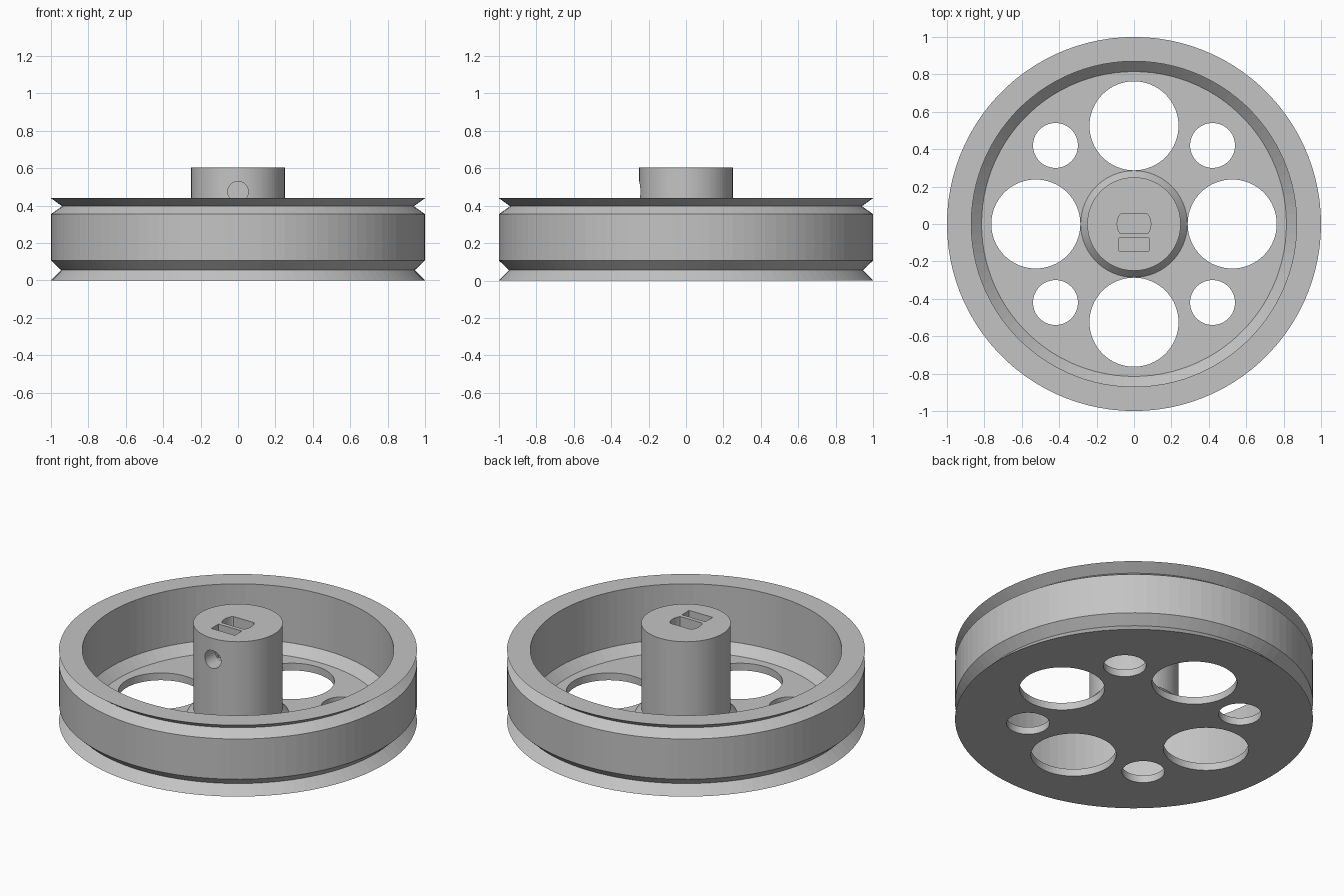
import bpy, bmesh, math
from mathutils import Matrix, Vector

if "Cube" in bpy.data.objects:
    bpy.data.objects.remove(bpy.data.objects["Cube"], do_unlink=True)

SEGMENTS = 100
FLOOR, RIM_TOP, HUB_TOP = 0.045, 0.44, 0.605

grey = bpy.data.materials.new("grey plastic")
grey.use_nodes = True
colour = (0.55, 0.55, 0.55, 1)
grey.diffuse_color = colour
grey.node_tree.nodes["Principled BSDF"].inputs["Base Color"].default_value = colour


def add_object(name, bm):
    bmesh.ops.recalc_face_normals(bm, faces=bm.faces)
    mesh = bpy.data.meshes.new(name)
    bm.to_mesh(mesh)
    bm.free()
    mesh.materials.append(grey)
    obj = bpy.data.objects.new(name, mesh)
    bpy.context.collection.objects.link(obj)
    return obj


def lathe(name, profile):
    """Revolve a (radius, height) profile; the ends are closed with discs."""
    bm = bmesh.new()
    rings = []
    for r, z in profile:
        rings.append([bm.verts.new((r * math.cos(a), r * math.sin(a), z))
                      for a in (math.tau * i / SEGMENTS for i in range(SEGMENTS))])
    for low, high in zip(rings, rings[1:]):
        for i in range(SEGMENTS):
            j = (i + 1) % SEGMENTS
            bm.faces.new((low[i], low[j], high[j], high[i]))
    bm.faces.new(rings[0])
    bm.faces.new(rings[-1])
    return add_object(name, bm)


def prism(name, outline, bottom, top):
    bm = bmesh.new()
    face = bm.faces.new([bm.verts.new((x, y, bottom)) for x, y in outline])
    new = bmesh.ops.extrude_face_region(bm, geom=[face])["geom"]
    bmesh.ops.translate(bm, vec=(0, 0, top - bottom),
                        verts=[v for v in new if isinstance(v, bmesh.types.BMVert)])
    return add_object(name, bm)


def circle(radius, x=0, y=0, count=64):
    return [(x + radius * math.cos(math.tau * i / count),
             y + radius * math.sin(math.tau * i / count)) for i in range(count)]


def cut(target, cutter):
    cutter.hide_render = True
    mod = target.modifiers.new("cut", 'BOOLEAN')
    mod.operation, mod.solver, mod.object = 'DIFFERENCE', 'EXACT', cutter
    bpy.context.view_layer.objects.active = target
    bpy.ops.object.modifier_apply(modifier=mod.name)
    bpy.data.objects.remove(cutter, do_unlink=True)


# Dish-shaped wheel with two V grooves around its outside
wheel = lathe("wheel", [
    (1, 0), (0.945, 0.055), (1, 0.107), (1, 0.355), (0.94, 0.397), (1, RIM_TOP),
    (0.87, RIM_TOP), (0.87, 0.1), (0.815, FLOOR)])

# Alternating large and small lightening holes
for i in range(8):
    angle = i * math.pi / 4
    distance, radius = (0.525, 0.238) if i % 2 == 0 else (0.594, 0.12)
    outline = circle(radius, distance * math.cos(angle), distance * math.sin(angle))
    cut(wheel, prism("hole_cutter", outline, -0.1, 0.2))

# Hub with a chamfered foot
hub = lathe("hub", [(0.285, FLOOR - 0.01), (0.285, FLOOR), (0.25, FLOOR + 0.04), (0.25, HUB_TOP)])

# Shaft socket: a round bore with two flats
bore = [(x, max(-0.05, min(0.054, y))) for x, y in circle(0.09)]
outline = [p for i, p in enumerate(bore)
           if not (p[1] == bore[i - 1][1] == bore[(i + 1) % len(bore)][1])]
cut(hub, prism("shaft_cutter", outline, 0.12, HUB_TOP + 0.1))

# Slot for a captive nut
slot = [(-0.08, -0.145), (0.08, -0.145), (0.08, -0.075), (-0.08, -0.075)]
cut(hub, prism("nut_cutter", slot, 0.4, HUB_TOP + 0.1))

# Set screw hole from the front into the shaft socket
screw = prism("screw_cutter", circle(0.055, count=32), 0, 0.4)
screw.data.transform(Matrix.Translation(Vector((0, 0, 0.475))) @ Matrix.Rotation(math.pi / 2, 4, 'X'))
cut(hub, screw)
